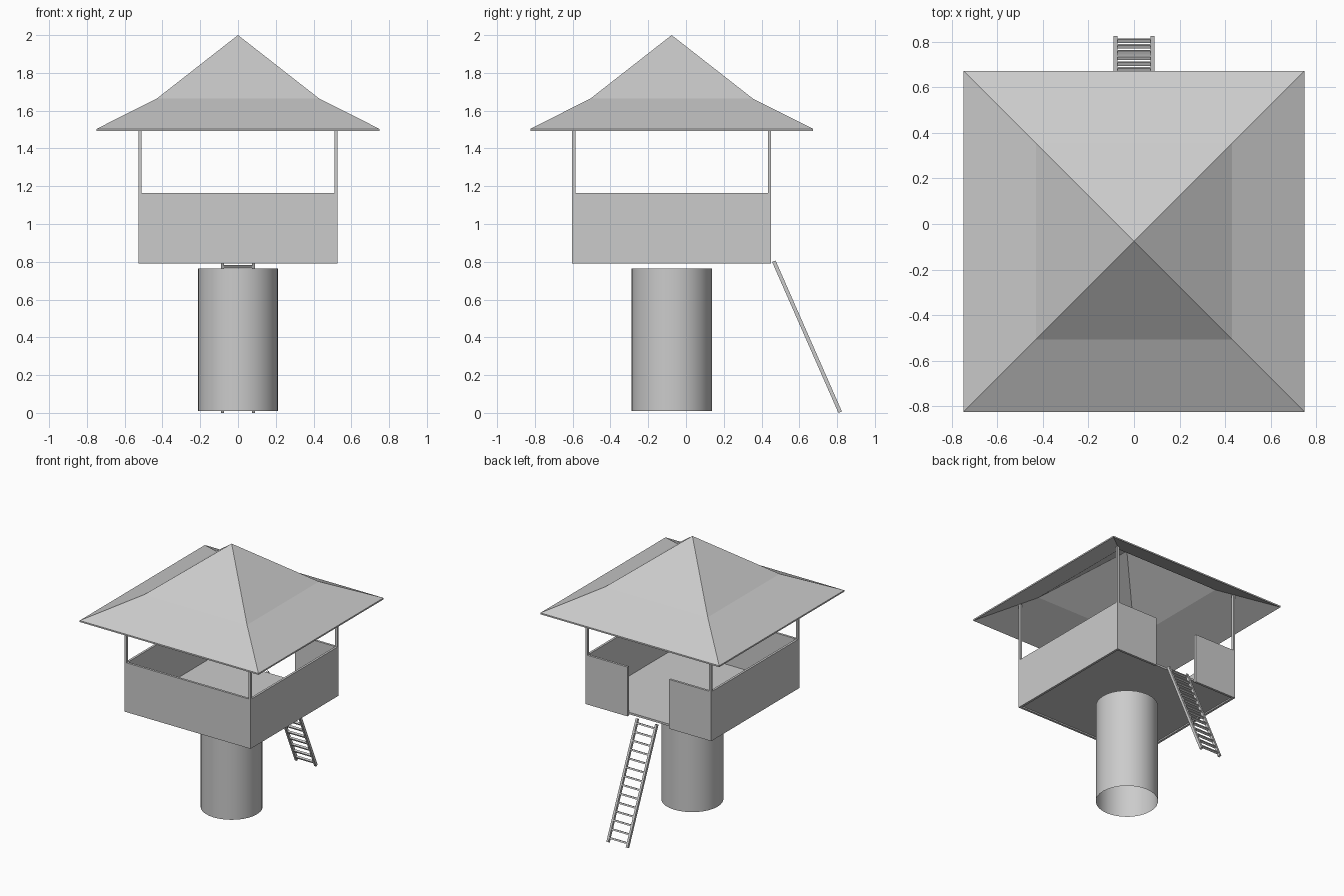
import bpy, bmesh, math
from mathutils import Matrix, Vector

if "Cube" in bpy.data.objects:
    bpy.data.objects.remove(bpy.data.objects["Cube"])

CY = -0.076          # tower axis in y
H = 0.527            # half width of the cabin
T = 0.017            # wall and post thickness


def finish(name, bm):
    bmesh.ops.recalc_face_normals(bm, faces=bm.faces)
    me = bpy.data.meshes.new(name)
    bm.to_mesh(me)
    bm.free()
    ob = bpy.data.objects.new(name, me)
    bpy.context.collection.objects.link(ob)
    return ob


def box(name, lo, hi):
    lo, hi = Vector(lo), Vector(hi)
    bm = bmesh.new()
    m = Matrix.Translation((lo + hi) / 2) @ Matrix.Diagonal((*(hi - lo), 1))
    bmesh.ops.create_cube(bm, size=1, matrix=m)
    return finish(name, bm)


# Open round trunk
bm = bmesh.new()
bmesh.ops.create_cone(bm, cap_ends=False, segments=32, radius1=0.213, radius2=0.213,
                      depth=0.755, matrix=Matrix.Translation((0, CY, 0.3875)))
trunk = finish("trunk", bm)
for p in trunk.data.polygons:
    p.use_smooth = True

# Cabin floor and parapet walls, with a doorway in the back
Z0, Z1, D = 0.79, 1.163, 0.175
box("floor", (-H + T, CY - H + T, 0.8), (H - T, CY + H - T, 0.815))
box("front_wall", (-H + T, CY - H, Z0), (H - T, CY - H + T, Z1))
for s, side in ((-1, "left"), (1, "right")):
    xs = sorted((s * H, s * (H - T)))
    box(side + "_wall", (xs[0], CY - H + T, Z0), (xs[1], CY + H - T, Z1))
    xb = sorted((s * D, s * (H - T)))
    box(side + "_back_wall", (xb[0], CY + H - T, Z0), (xb[1], CY + H, Z1))
    # Corner posts up to the roof
    for t, end in ((-1, "front"), (1, "back")):
        ys = sorted((CY + t * H, CY + t * (H - T)))
        box(f"{end}_{side}_post", (xs[0], ys[0], Z0), (xs[1], ys[1], 1.603))

# Flared pyramid roof: a thin shell, hollow underneath
bm = bmesh.new()


def ring(r, z):
    return [bm.verts.new((sx * r, CY + sy * r, z))
            for sx, sy in ((-1, -1), (1, -1), (1, 1), (-1, 1))]


def bridge(a, b):
    for i in range(4):
        j = (i + 1) % 4
        bm.faces.new((a[i], a[j], b[j], b[i]))


eaves = []
for drop in (0, 0.011):
    eave, knee = ring(0.748, 1.504 - drop), ring(0.43, 1.664 - drop)
    apex = bm.verts.new((0, CY, 2.0 - drop))
    bridge(eave, knee)
    for i in range(4):
        bm.faces.new((knee[i], knee[(i + 1) % 4], apex))
    eaves.append(eave)
bridge(*eaves)
finish("roof", bm)

# Leaning ladder, built upright and tilted about its foot
foot, top = Vector((0, 0.816, 0.004)), Vector((0, 0.465, 0.803))
length = (top - foot).length
tilt = math.atan2(foot.y - top.y, top.z - foot.z)
place = Matrix.Translation(foot) @ Matrix.Rotation(tilt, 4, 'X')
parts = [box(n + "_ladder_rail", (s * 0.081 - 0.008, -0.01, 0), (s * 0.081 + 0.008, 0.01, length))
         for s, n in ((-1, "left"), (1, "right"))]
N = 14
for i in range(N):
    z = 0.03 + i * (length - 0.06) / (N - 1)
    parts.append(box(f"ladder_rung_{i + 1}", (-0.075, -0.008, z - 0.006), (0.075, 0.008, z + 0.006)))
for ob in parts:
    ob.matrix_world = place
